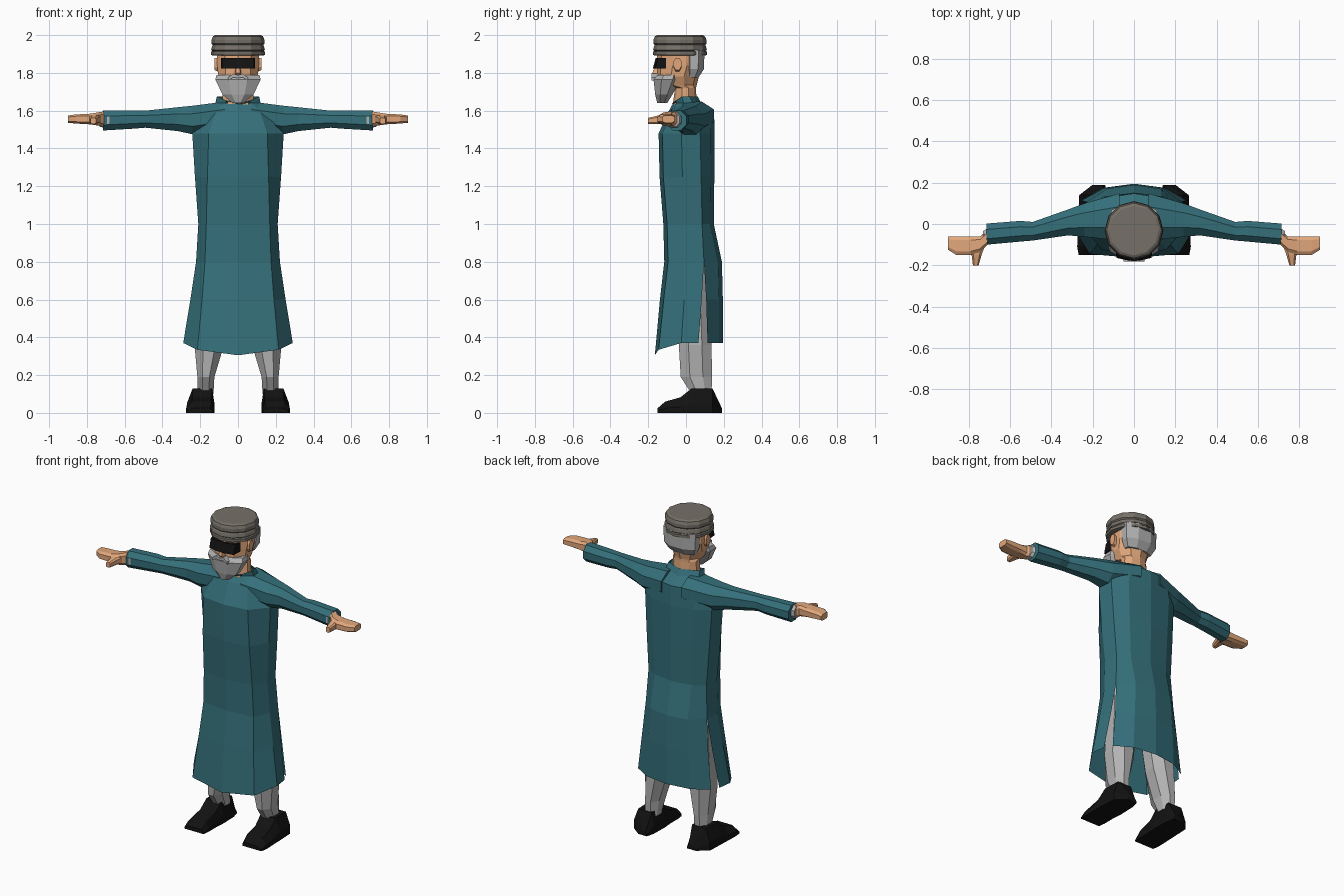
import bpy, bmesh, math


def mat(name, rgb):
    m = bpy.data.materials.new(name)
    m.diffuse_color = (*rgb, 1)
    return m


TEAL = mat("teal_cloth", (0.035, 0.16, 0.195))
SKIN = mat("skin", (0.76, 0.39, 0.20))
BLACK = mat("black", (0.006, 0.006, 0.006))
FELT = mat("felt", (0.18, 0.165, 0.14))
GREY = mat("light_grey", (0.45, 0.45, 0.45))


def skin_rings(bm, rings, closed=True, caps=True):
    """Bridge equal-length point rings with quads."""
    vs = [[bm.verts.new(p) for p in r] for r in rings]
    n = len(vs[0])
    for a, b in zip(vs, vs[1:]):
        for i in range(n if closed else n - 1):
            j = (i + 1) % n
            bm.faces.new((a[i], a[j], b[j], b[i]))
    if caps:
        bm.faces.new(vs[0])
        bm.faces.new(vs[-1])


def finish(name, bm, material):
    bmesh.ops.remove_doubles(bm, verts=bm.verts, dist=0.0005)
    bmesh.ops.recalc_face_normals(bm, faces=bm.faces)
    me = bpy.data.meshes.new(name)
    bm.to_mesh(me)
    bm.free()
    me.materials.append(material)
    ob = bpy.data.objects.new(name, me)
    bpy.context.collection.objects.link(ob)
    return ob


def loft(name, rings, material):
    bm = bmesh.new()
    skin_rings(bm, rings)
    return finish(name, bm, material)


def oval(z, cx, hx, y0, y1, n=8, turn=0.5):
    """Horizontal n-gon ring whose flats reach the given extents."""
    k = 1 / math.cos(math.pi / n) if turn else 1
    cy, hy = (y0 + y1) / 2, (y1 - y0) / 2
    ang = [2 * math.pi * (i + turn) / n for i in range(n)]
    return [(cx + hx * k * math.cos(a), cy + hy * k * math.sin(a), z) for a in ang]


def bevel_rect(a0, a1, b0, b1, c=0.28):
    """Rectangle with cut corners, as 2D points."""
    da, db = (a1 - a0) * c, (b1 - b0) * c
    return [(a0 + da, b0), (a1 - da, b0), (a1, b0 + db), (a1, b1 - db),
            (a1 - da, b1), (a0 + da, b1), (a0, b1 - db), (a0, b0 + db)]


def along_x(s, x, y0, y1, z0, z1, c=0.28):
    return [(s * x, y, z) for y, z in bevel_rect(y0, y1, z0, z1, c)]


# Robe: front and back panels, joined above the side slits
# z, front y, back y, front flat, half width, back flat, seam y, centre dip, slit gap
ROWS = [
    (0.37, -0.165, 0.195, 0.215, 0.290, 0.15, 0.090, 0.065, 0.024),
    (0.60, -0.138, 0.195, 0.190, 0.252, 0.14, 0.095, 0.0, 0.012),
    (0.80, -0.115, 0.190, 0.175, 0.222, 0.13, 0.095, 0.0, 0.0),
    (1.00, -0.120, 0.147, 0.168, 0.210, 0.13, 0.085, 0.0, 0.0),
    (1.25, -0.140, 0.150, 0.162, 0.228, 0.14, 0.080, 0.0, 0.0),
    (1.48, -0.145, 0.152, 0.155, 0.242, 0.15, 0.075, 0.0, 0.0),
    (1.60, -0.090, 0.148, 0.115, 0.232, 0.13, 0.070, 0.0, 0.0),
    (1.64, -0.068, 0.080, 0.070, 0.120, 0.07, 0.035, 0.0, 0.0),
    (1.675, -0.075, 0.062, 0.060, 0.112, 0.06, 0.020, 0.04, 0.0)]


def mirrored(half):
    return [(-x, y, z) for x, y, z in reversed(half[1:])] + half


fronts, backs = [], []
for z, f, b, fw, w, bw, s, dip, gap in ROWS:
    m = f + 0.55 * (s - f)
    fronts.append(mirrored([(0, f, z - dip), (fw, f + 0.02, z - dip * 0.55),
                            (w, m, z), (w * 0.96, s - gap, z)]))
    backs.append(mirrored([(0, b, z), (bw, b - 0.02, z), (w * 0.96 - gap, s + gap, z)]))
bm = bmesh.new()
skin_rings(bm, fronts, False, False)
skin_rings(bm, backs, False, False)
finish("robe", bm, TEAL)

for s, side in ((1, "right"), (-1, "left")):
    # Sleeve
    loft("sleeve_" + side, [along_x(s, *r) for r in (
        (0.07, -0.08, 0.148, 1.50, 1.648), (0.24, -0.062, 0.100, 1.475, 1.626),
        (0.32, -0.055, 0.070, 1.492, 1.618), (0.49, -0.080, 0.010, 1.510, 1.600),
        (0.55, -0.085, 0.015, 1.505, 1.602), (0.715, -0.100, 0.002, 1.495, 1.600))], TEAL)
    # Cuff
    loft("cuff_" + side, [along_x(s, *r) for r in (
        (0.68, -0.098, -0.002, 1.502, 1.596), (0.732, -0.098, -0.035, 1.515, 1.588))], GREY)
    # Hand and thumb
    loft("hand_" + side, [along_x(s, *r, 0.2) for r in (
        (0.71, -0.100, -0.03, 1.515, 1.596), (0.745, -0.135, -0.06, 1.522, 1.590),
        (0.79, -0.150, -0.06, 1.528, 1.583), (0.86, -0.150, -0.06, 1.532, 1.580),
        (0.90, -0.125, -0.06, 1.536, 1.574))], SKIN)
    loft("thumb_" + side, [[(s * x, y, z) for x, z in bevel_rect(x0, x1, 1.53, z1, 0.2)]
                           for y, x0, x1, z1 in ((-0.10, 0.72, 0.80, 1.580),
                                                 (-0.15, 0.738, 0.786, 1.574),
                                                 (-0.20, 0.752, 0.780, 1.562))], SKIN)
    # Trouser leg
    loft("trouser_leg_" + side, [oval(z, s * cx, *r) for z, cx, *r in (
        (0.10, 0.172, 0.042, 0.03, 0.135), (0.19, 0.170, 0.045, -0.028, 0.138),
        (0.36, 0.152, 0.078, -0.038, 0.135), (0.60, 0.125, 0.085, -0.045, 0.125),
        (0.92, 0.095, 0.090, -0.080, 0.105))], GREY)
    # Shoe
    loft("shoe_" + side, [[(s * x, y, z) for x, z in (
        (x0, 0), (x1, 0), (x1, h * 0.4), (x1 - 0.03, h), (x0 + 0.012, h), (x0, h * 0.4))]
        for y, x0, x1, h in (
            (0.19, 0.140, 0.200, 0.025), (0.14, 0.128, 0.265, 0.13), (0.03, 0.125, 0.270, 0.13),
            (-0.03, 0.130, 0.272, 0.082), (-0.11, 0.130, 0.275, 0.06),
            (-0.15, 0.135, 0.268, 0.025))], BLACK)
    # Ear
    loft("ear_" + side, [[(s * x, y, z) for y, z in bevel_rect(-0.065, -0.025, z0, 1.88)]
                         for x, z0 in ((0.095, 1.80), (0.124, 1.815))], SKIN)

# Neck and head
loft("head", [oval(z, 0, *r, n=10) for z, *r in (
    (1.61, 0.085, -0.070, 0.055), (1.72, 0.080, -0.055, 0.050),
    (1.735, 0.085, -0.130, 0.052), (1.78, 0.105, -0.152, 0.062),
    (1.84, 0.110, -0.150, 0.085), (1.92, 0.110, -0.145, 0.090))], SKIN)

# Hair at the back of the head
loft("hair", [oval(z, 0, *r) for z, *r in (
    (1.775, 0.085, 0.0, 0.066), (1.82, 0.108, -0.01, 0.095),
    (1.92, 0.112, -0.01, 0.098))], GREY)

# Beard, pointed at the chin
loft("beard", [oval(z, 0, *r, n=8) for z, *r in (
    (1.64, 0.030, -0.152, -0.100), (1.685, 0.082, -0.163, -0.072),
    (1.765, 0.120, -0.172, -0.028), (1.79, 0.113, -0.150, -0.028))], GREY)

# Moustache, a drooping bar
loft("moustache", [[(x, y, zc + dz) for y, dz in (
    (-0.14, -h), (-0.182, -h), (-0.182, h), (-0.14, h))] for x, zc, h in (
        (-0.052, 1.768, 0.008), (-0.025, 1.786, 0.010), (0, 1.780, 0.008),
        (0.025, 1.786, 0.010), (0.052, 1.768, 0.008))], GREY)

# Nose wedge
loft("nose", [[(-w, -0.13, z), (w, -0.13, z), (w * 0.5, y, z), (-w * 0.5, y, z)]
              for z, w, y in ((1.785, 0.022, -0.165), (1.80, 0.022, -0.178),
                              (1.86, 0.012, -0.155))], SKIN)

# Dark glasses, leaning forward at the bottom
loft("glasses", [[(-0.09, -0.105, z), (0.09, -0.105, z), (0.085, y + 0.012, z), (0.03, y, z),
                  (-0.03, y, z), (-0.085, y + 0.012, z)]
                 for z, y in ((1.822, -0.176), (1.88, -0.160))], BLACK)

# Ribbed round hat
loft("hat", [oval(z, 0, r, -0.032 - r, -0.032 + r, 12, 0) for z, r in (
    (1.892, 0.132), (1.895, 0.143), (1.912, 0.143), (1.916, 0.135), (1.922, 0.142),
    (1.942, 0.137), (1.948, 0.133), (1.955, 0.140), (1.975, 0.140), (1.993, 0.133),
    (2.0, 0.120))], FELT)
